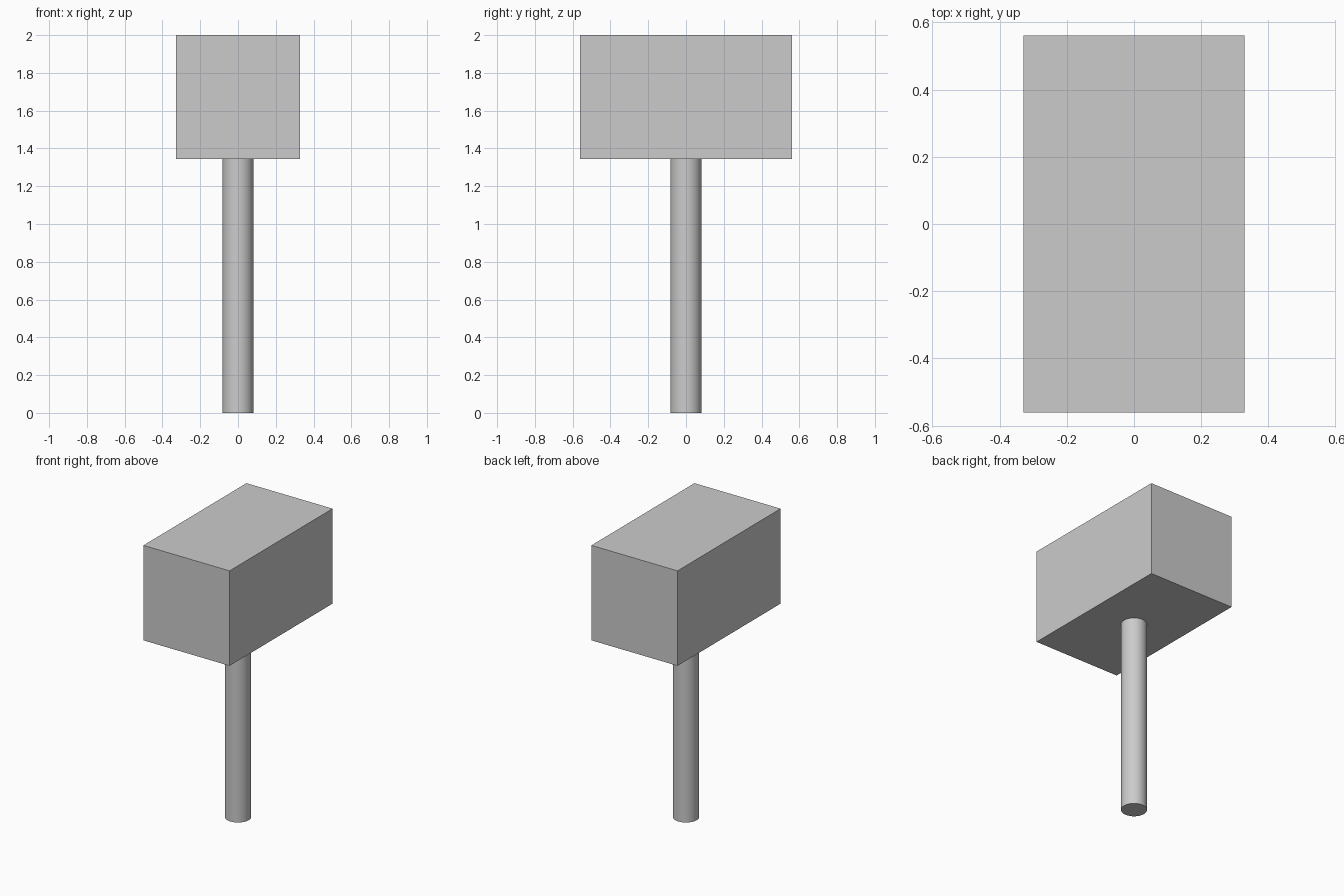
import bpy

if "Cube" in bpy.data.objects:
    bpy.data.objects.remove(bpy.data.objects["Cube"])

HEAD_X, HEAD_Y = 0.657, 1.123
HEAD_BOTTOM, TOP = 1.345, 2.0
HANDLE_RADIUS = 0.082

# Block head
bpy.ops.mesh.primitive_cube_add(size=1, location=(0, 0, (HEAD_BOTTOM + TOP) / 2))
head = bpy.context.object
head.name = "mallet_head"
head.scale = (HEAD_X, HEAD_Y, TOP - HEAD_BOTTOM)
bpy.ops.object.transform_apply(location=False, rotation=False, scale=True)

# Round handle, meeting the underside of the head
bpy.ops.mesh.primitive_cylinder_add(vertices=32, radius=HANDLE_RADIUS,
                                    depth=HEAD_BOTTOM, location=(0, 0, HEAD_BOTTOM / 2))
handle = bpy.context.object
handle.name = "handle"
bpy.ops.object.shade_smooth_by_angle()
